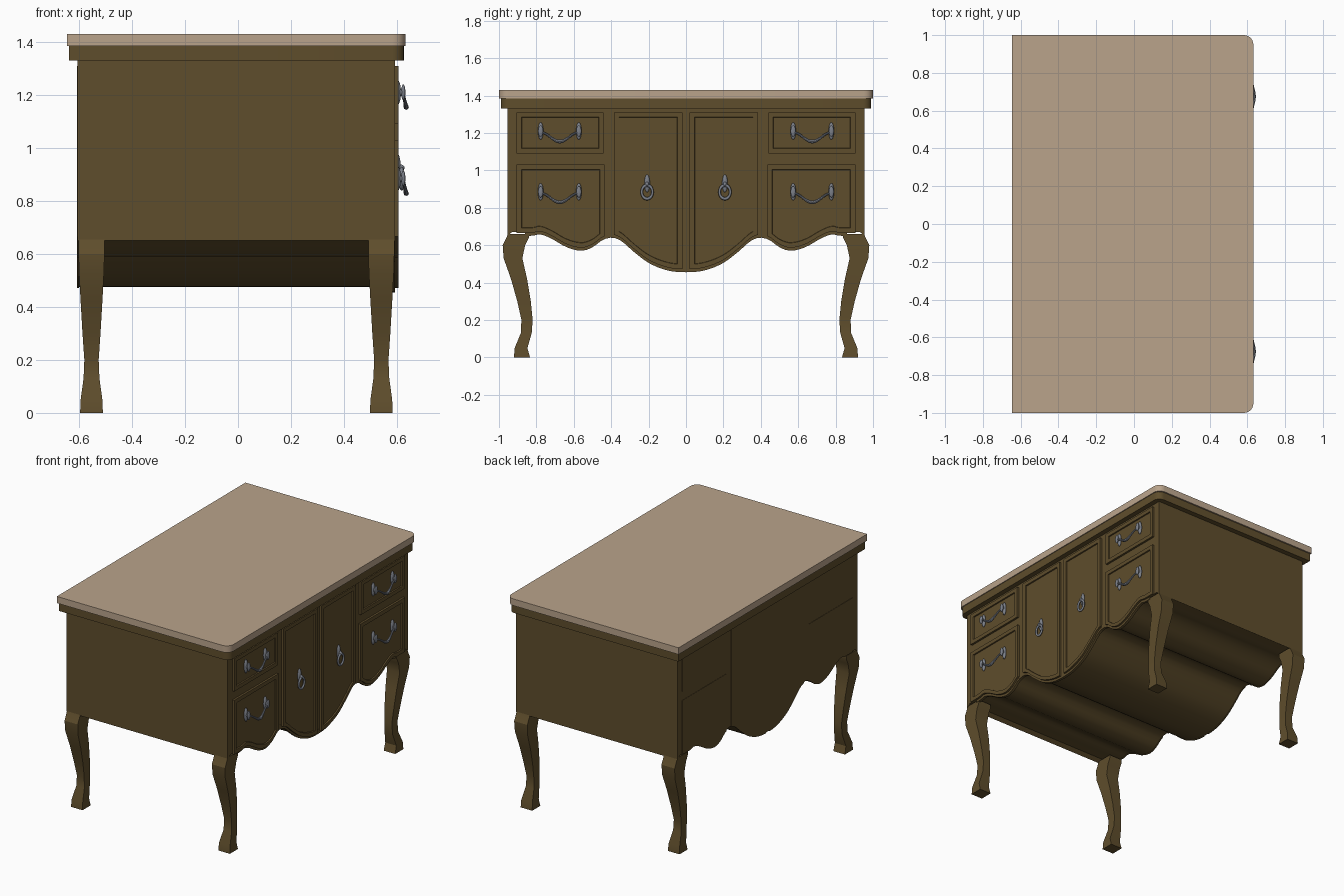
import bpy, bmesh, math

cube = bpy.data.objects.get("Cube")
if cube:
    bpy.data.objects.remove(cube, do_unlink=True)


def material(name, rgb):
    m = bpy.data.materials.new(name)
    m.use_nodes = True
    m.diffuse_color = (*rgb, 1)
    m.node_tree.nodes["Principled BSDF"].inputs["Base Color"].default_value = (*rgb, 1)
    return m


WOOD = material("brown wood", (0.114, 0.075, 0.025))
TOP = material("pale stone top", (0.49, 0.37, 0.26))
METAL = material("grey metal", (0.2, 0.215, 0.25))


def smooth(ob):
    bpy.ops.object.select_all(action='DESELECT')
    ob.select_set(True)
    bpy.context.view_layer.objects.active = ob
    bpy.ops.object.shade_smooth_by_angle(angle=math.radians(30))


def skin(name, loops, mat, smoothed=True):
    """Bridge a series of matching closed loops and cap both ends."""
    bm = bmesh.new()
    rings = [[bm.verts.new(p) for p in loop] for loop in loops]
    for a, b in zip(rings, rings[1:]):
        for i in range(len(a)):
            j = (i + 1) % len(a)
            bm.faces.new((a[i], a[j], b[j], b[i]))
    bm.faces.new(rings[0])
    bm.faces.new(rings[-1])
    bmesh.ops.recalc_face_normals(bm, faces=bm.faces)
    me = bpy.data.meshes.new(name)
    bm.to_mesh(me)
    bm.free()
    me.materials.append(mat)
    ob = bpy.data.objects.new(name, me)
    bpy.context.collection.objects.link(ob)
    if smoothed:
        smooth(ob)


def prism(name, ring, offset, mat):
    skin(name, [ring, [[c + d for c, d in zip(p, offset)] for p in ring]], mat)


# Scalloped apron curve, half width, mirrored about y = 0
KEYS = [(0, .455), (.1, .465), (.2, .505), (.28, .565), (.35, .625), (.4, .64),
        (.45, .625), (.5, .588), (.56, .57), (.64, .59), (.72, .635), (.78, .658),
        (.82, .65), (.86, .65), (1, .65)]


def apron(y):
    y = abs(y)
    for i in range(len(KEYS) - 1):
        (y0, z0), (y1, z1) = KEYS[i], KEYS[i + 1]
        if y <= y1:
            ya, za = KEYS[i - 1] if i else (-KEYS[1][0], KEYS[1][1])
            yb, zb = KEYS[min(i + 2, len(KEYS) - 1)]
            h = y1 - y0
            t = (y - y0) / h
            m0, m1 = (z1 - za) / (y1 - ya) * h, (zb - z0) / (yb - y0) * h
            return ((2*t**3 - 3*t*t + 1) * z0 + (t**3 - 2*t*t + t) * m0
                    + (3*t*t - 2*t**3) * z1 + (t**3 - t*t) * m1)


def curve_points(y0, y1, x, lift, n):
    ys = [y0 + (y1 - y0) * i / n for i in range(n + 1)]
    return [(x, y, apron(y) + lift) for y in ys]


# Carcass with scalloped underside running front to back
ring = curve_points(-.955, .955, -.605, .02, 76)
ring[0], ring[-1] = (-.605, -.955, .65), (-.605, .955, .65)
prism("body", ring + [(-.605, .955, 1.34), (-.605, -.955, 1.34)], (1.197, 0, 0), WOOD)

# Trim strip following the lower front edge
prism("apron_trim", curve_points(-.86, .86, .575, 0, 68) + curve_points(.86, -.86, .575, .03, 68),
      (.018, 0, 0), WOOD)


# Top slab and the moulding under it, rounded at the two front corners
def slab(name, x0, x1, half, z0, z1, r, mat):
    ring = [(x0, half, z0), (x0, -half, z0)]
    for start, sy in ((-90, -1), (0, 1)):
        for i in range(7):
            a = math.radians(start + 15 * i)
            ring.append((x1 - r + r * math.cos(a), sy * (half - r) + r * math.sin(a), z0))
    prism(name, ring, (0, 0, z1 - z0), mat)


slab("table_top", -.645, .632, 1, 1.385, 1.43, .05, TOP)
slab("top_moulding", -.637, .626, .99, 1.331, 1.386, .045, WOOD)


# Drawer and door fronts with a recessed field, and thin plain plates at the back
def front(name, y0, y1, top, bottom=None):
    def loop(x, d):
        a, b = y0 + d, y1 - d
        if bottom is None:
            ring = curve_points(a, b, x, .016 + d, 24)
        else:
            ring = [(x, a, bottom + d), (x, b, bottom + d)]
        return ring + [(x, b, top - d), (x, a, top - d)]

    skin(name, [loop(.585, 0), loop(.606, 0), loop(.606, .026), loop(.598, .028)], WOOD, False)
    skin(name + "_back", [loop(-.6, 0), loop(-.607, 0)], WOOD, False)


for side, s in (("left", 1), ("right", -1)):
    for label, a, b, top, bottom in (("upper_drawer", .44, .905, 1.31, 1.09),
                                     ("lower_drawer", .435, .905, 1.03, None),
                                     ("door", .02, .385, 1.31, None)):
        y0, y1 = sorted((a * s, b * s))
        front(f"{label}_{side}", y0, y1, top, bottom)

# Curved legs: height, centre y, half width y, half width x
LEG = [(.66, .897, .056, .049), (.64, .9, .06, .049), (.6, .92, .06, .049),
       (.53, .925, .05, .047), (.42, .893, .043, .041), (.3, .866, .036, .034),
       (.2, .85, .03, .027), (.13, .854, .029, .03), (.05, .882, .034, .041),
       (0, .877, .043, .043)]
CORNERS = [(1, -1), (1, 1), (-1, 1), (-1, -1)]

for end, cx in (("front", .541), ("back", -.553)):
    for side, s in (("left", 1), ("right", -1)):
        skin(f"{end}_leg_{side}",
             [[(cx + hx * u, s * (cy + hy * v), z) for u, v in CORNERS]
              for z, cy, hy, hx in LEG], WOOD)


# Metal fittings
def ellipsoid(name, loc, scale):
    bpy.ops.mesh.primitive_uv_sphere_add(segments=16, ring_count=10, radius=1, location=loc)
    ob = bpy.context.object
    ob.name, ob.scale = name, scale
    ob.data.materials.append(METAL)
    bpy.ops.object.shade_smooth()


def tube(name, pts):
    cu = bpy.data.curves.new(name, 'CURVE')
    cu.dimensions, cu.bevel_depth, cu.bevel_resolution = '3D', 1, 2
    cu.use_fill_caps = True
    sp = cu.splines.new('POLY')
    sp.points.add(len(pts) - 1)
    for p, (x, y, z, r) in zip(sp.points, pts):
        p.co, p.radius = (x, y, z, 1), r
    ob = bpy.data.objects.new(name, cu)
    bpy.context.collection.objects.link(ob)
    cu.materials.append(METAL)
    bpy.ops.object.select_all(action='DESELECT')
    ob.select_set(True)
    bpy.context.view_layer.objects.active = ob
    bpy.ops.object.convert(target='MESH')
    smooth(bpy.context.object)


def bail_handle(name, cy, z):
    for e in (-1, 1):
        y = cy + e * .102
        ellipsoid(name + "_rosette", (.603, y, z), (.012, .015, .046))
        ellipsoid(name + "_post", (.613, y, z), (.018, .01, .014))
        ellipsoid(name + "_knob", (.624, y, z), (.008, .014, .03))
    pts = []
    for i in range(-12, 13):
        t = i / 12
        drop = (1 + math.cos(math.pi * t)) / 2
        pts.append((.624 + .011 * drop, cy + .1 * t, z - .008 - .048 * drop,
                    .006 + .004 * drop ** 3))
    tube(name + "_bail", pts)


for side, s in (("left", 1), ("right", -1)):
    bail_handle(f"upper_handle_{side}", s * .675, 1.21)
    bail_handle(f"lower_handle_{side}", s * .675, .885)
    y = s * .208
    ellipsoid(f"door_plate_{side}", (.602, y, .93), (.012, .015, .048))
    ellipsoid(f"door_knob_{side}", (.613, y, .925), (.016, .01, .013))
    bpy.ops.mesh.primitive_torus_add(location=(.618, y, .884), rotation=(0, math.pi / 2, 0),
                                     major_radius=.029, minor_radius=.007,
                                     major_segments=24, minor_segments=8)
    ring = bpy.context.object
    ring.name, ring.scale = f"door_ring_{side}", (1.25, 1, 1)
    ring.data.materials.append(METAL)
    bpy.ops.object.shade_smooth()
